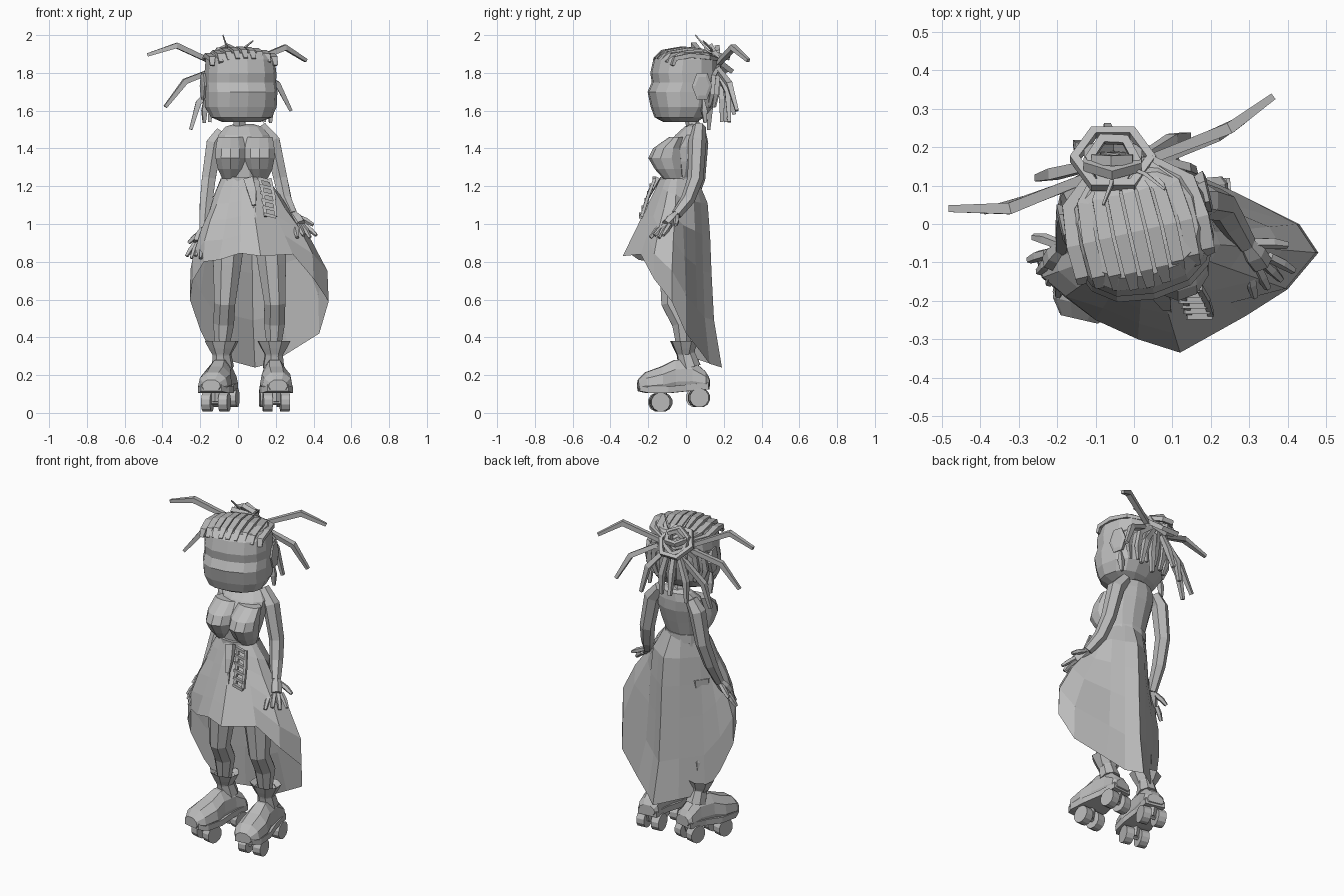
import bpy, bmesh, math
from mathutils import Vector, Matrix

cube = bpy.data.objects.get("Cube")
if cube:
    bpy.data.objects.remove(cube, do_unlink=True)

grey = bpy.data.materials.new("plain_grey")
grey.use_nodes = True
grey.diffuse_color = (0.5, 0.5, 0.5, 1)
grey.node_tree.nodes["Principled BSDF"].inputs["Base Color"].default_value = (0.5, 0.5, 0.5, 1)


def loft(name, rings, caps=True, matrix=None):
    """Skin a list of equal-length closed rings."""
    bm = bmesh.new()
    rows = [[bm.verts.new(p) for p in ring] for ring in rings]
    n = len(rows[0])
    for a, b in zip(rows, rows[1:]):
        for i in range(n):
            j = (i + 1) % n
            bm.faces.new((a[i], a[j], b[j], b[i]))
    if caps:
        bm.faces.new(rows[0][::-1])
        bm.faces.new(rows[-1])
        bmesh.ops.recalc_face_normals(bm, faces=bm.faces)
    if matrix:
        bm.transform(matrix)
    mesh = bpy.data.meshes.new(name)
    bm.to_mesh(mesh)
    bm.free()
    mesh.materials.append(grey)
    obj = bpy.data.objects.new(name, mesh)
    bpy.context.collection.objects.link(obj)
    return obj


def oval(z, cx, rx, front, back, n=12, power=1.0):
    """Horizontal ring; a power below one makes it boxier."""
    cy, ry = (front + back) / 2, (back - front) / 2
    def bend(v):
        return math.copysign(abs(v) ** power, v)
    angles = [math.tau * (i + 0.5) / n for i in range(n)]
    return [Vector((cx + rx * bend(math.cos(a)), cy + ry * bend(math.sin(a)), z)) for a in angles]


def tube(name, points, radii, n=6, flat=1.0, matrix=None):
    """Sweep a polygon along a path with a radius at each point."""
    pts = [Vector(p) for p in points]
    run = pts[-1] - pts[0]
    ref = Vector((0, 0, 1)) if abs(run.z) < max(abs(run.x), abs(run.y)) else Vector((0, 1, 0))
    rings = []
    for i, p in enumerate(pts):
        t = (pts[min(i + 1, len(pts) - 1)] - pts[max(i - 1, 0)]).normalized()
        u = ref.cross(t).normalized()
        v = t.cross(u)
        r = radii[i]
        rings.append([p + u * r * math.cos(a) + v * r * flat * math.sin(a)
                      for a in (math.tau * (k + 0.5) / n for k in range(n))])
    return loft(name, rings, True, matrix)


# Head, turned a little to its left
turn = Matrix.Rotation(math.radians(13), 4, 'Z')
head = [(1.54, .10, -.12, .05), (1.565, .16, -.165, .09), (1.62, .187, -.185, .135),
        (1.70, .19, -.203, .155), (1.75, .187, -.18, .16), (1.80, .187, -.188, .16),
        (1.87, .18, -.172, .155), (1.905, .155, -.14, .13), (1.915, .10, -.08, .09)]
loft("head", [oval(z, .01, rx, f, b, 14, .8) for z, rx, f, b in head], True, turn)

# Ears with dangling earrings
for s, side in ((1, "left"), (-1, "right")):
    x = .01 + s * .18
    loft(side + "_ear", [[Vector((x + dx, .04 + r * .85 * math.cos(a), 1.73 + r * 1.25 * math.sin(a)))
                          for a in (math.tau * k / 6 for k in range(6))]
                         for dx, r in ((-.02 * s, .05), (.015 * s, .065), (.02 * s, .045))], True, turn)
    tube(side + "_earring", [(x, .05, 1.66), (x, .055, 1.60), (x, .06, 1.535)], [.008, .02, .01], 4, 1, turn)

# Hair rows swept from the hairline over the crown to the bun
for i in range(9):
    u = (i - 4) / 4
    x = .005 + u * .172
    drop = .036 * u ** 2
    tube("hair_row", [(x, -.165 + .05 * u * u, 1.875 - drop), (x * .98, -.12 + .02 * u * u, 1.912 - drop),
                      (x, -.02, 1.928 - drop), (x * .94, .08, 1.918 - drop), (x * .45, .155, 1.87)],
         [.016, .024, .025, .023, .016], 4, .7, turn)
# Hair rows rising from the sides and nape to the bun
for i in range(9):
    a = math.pi * (i / 8)
    x, y = .01 + .182 * math.cos(a), .04 + .115 * math.sin(a) ** .7
    tube("nape_row", [(x * .85, y - .01, 1.62), (x, y, 1.69), (x * .93, y + .012, 1.78), (x * .4, .165, 1.84)],
         [.012, .02, .02, .016], 4, .8, turn)

# Bun of angular open loops
bun = Vector((-.055, .17, 1.865))
for k, (r, tilt, lift) in enumerate(((.10, 38, 0), (.075, 60, .01), (.06, 15, .03), (.05, 85, .02))):
    m = (Matrix.Translation(bun + Vector((0, 0, lift)))
         @ Matrix.Rotation(math.radians(-tilt), 4, 'X'))
    rings = []
    for j in range(7):
        a = math.tau * j / 6 + k * .5
        d = Vector((math.cos(a), math.sin(a), 0))
        rings.append([d * (r + du) + Vector((0, 0, dz))
                      for du, dz in ((.012, .013), (-.012, .013), (-.012, -.013), (.012, -.013))])
    loft("bun_loop", rings, False, m)
tube("bun_core", [(-.045, .12, 1.84), (-.05, .18, 1.86)], [.05, .03], 6)

# Locks springing from the bun
locks = [((-.10, .13, 1.84), (-.325, .04, 1.945), (-.48, .04, 1.895)),
         ((.02, .16, 1.84), (.25, .25, 1.935), (.36, .33, 1.865)),
         ((-.09, .13, 1.83), (-.28, .06, 1.755), (-.385, .035, 1.62)),
         ((-.08, .16, 1.78), (-.21, .13, 1.64), (-.25, .12, 1.50)),
         ((.05, .16, 1.83), (.21, .23, 1.74), (.28, .27, 1.60)),
         ((.02, .17, 1.80), (.10, .22, 1.70), (.14, .23, 1.54)),
         ((-.05, .18, 1.80), (-.06, .22, 1.70), (-.07, .255, 1.58)),
         ((0, .17, 1.80), (.03, .19, 1.66), (.03, .19, 1.54)),
         ((-.07, .17, 1.80), (-.14, .20, 1.66), (-.15, .21, 1.54)),
         ((-.05, .15, 1.88), (-.06, .10, 1.94), (-.08, .05, 2.0)),
         ((-.02, .15, 1.88), (.03, .13, 1.93), (.08, .09, 1.97))]
for path in locks:
    r = .021 if path[2][2] < 1.96 else .007
    tube("hair_lock", path, [r * .8, r, r * .6], 4)

# Neck, bodice and bust
tube("neck", [(.01, .05, 1.48), (.005, .02, 1.58)], [.04, .033], 6)
body = [(1.18, .03, .12, -.14, .055), (1.25, .03, .112, -.125, .06), (1.33, .035, .13, -.13, .085),
        (1.41, .035, .14, -.11, .108), (1.47, .03, .14, -.06, .11), (1.515, .03, .10, -.01, .105),
        (1.53, .03, .05, .03, .09)]
loft("bodice", [oval(*row) for row in body])
for x in (-.04, .115):
    rows = [(1.24, .045, -.12), (1.29, .07, -.165), (1.35, .083, -.20), (1.40, .082, -.175), (1.46, .072, -.09)]
    loft("bust_cup", [oval(z, x, r, f, -.01, 10) for z, r, f in rows])
loft("waistband", [oval(z, .03, .122, -.142, .065) for z in (1.2, 1.25)])

# Skirt: short in front, long and bellied at the sides and behind
hem = [(.12, -.335, .83), (.29, -.24, .84), (.40, -.17, .71), (.48, -.075, .59), (.43, 0, .42),
       (.27, .08, .32), (.17, .125, .26), (.09, .19, .24), (-.02, .10, .27), (-.13, .01, .30),
       (-.20, -.045, .44), (-.255, -.09, .60), (-.24, -.14, .70), (-.18, -.19, .80), (-.10, -.25, .81),
       (.01, -.30, .845)]
drops = (0, .13, .3, .5, .75, 1)
side_flare = (0, .22, .42, .72, .98, 1)
back_flare = (0, .42, .52, .58, .68, 1)
waist = Vector((.03, -.038, 1.24))
rings = []
for t, side_out, back_out in zip(drops, side_flare, back_flare):
    ring = []
    for x, y, z in hem:
        a = math.atan2((y - waist.y) / .1, (x - waist.x) / .122)
        start = waist + Vector((.122 * math.cos(a), .1 * math.sin(a), 0))
        out = t if y < -.2 else side_out if y < .05 else back_out
        p = start.lerp(Vector((x, y, z)), out)
        p.z = start.z + (z - start.z) * t
        ring.append(p)
    rings.append(ring)
loft("skirt", rings, False)

# Belt strap and dangling ladder charm
tube("belt_strap", [(.055, -.15, 1.24), (.075, -.19, 1.17), (.085, -.22, 1.10)], [.036, .032, .015], 4, .5)
tube("belt_tail", [(.08, -.20, 1.13), (.105, -.25, .95)], [.008, .006], 4)
for dx in (-.03, .025):
    tube("charm_rail", [(.145 + dx, -.165, 1.24), (.165 + dx, -.20, 1.15), (.175 + dx, -.235, 1.04)], [.011] * 3, 4)
for k in range(6):
    c = Vector((.14, -.17, 1.235)).lerp(Vector((.172, -.24, 1.045)), k / 5)
    tube("charm_rung", [c + Vector((-.035, 0, .008)), c + Vector((.03, 0, -.008))], [.012, .012], 4)


# Arms and hands
def arm(side, path, tip, spread):
    tube(side + "_arm", path, [.035, .048, .042, .038, .028], 6)
    wrist, tip, spread = Vector(path[-1]), Vector(tip), Vector(spread)
    mid = wrist.lerp(tip, .5)
    tube(side + "_palm", [wrist, wrist.lerp(tip, .25), mid], [.026, .038, .036], 6, .8)
    for k in range(4):
        s = spread * (k - 1.5)
        bend = mid.lerp(tip, .5) + s * 1.1
        tube(side + "_finger", [mid + s * .7, bend, tip + s * 1.4 - Vector((0, 0, .012 * (k % 2)))],
             [.014, .015, .01], 5)
    tube(side + "_thumb", [wrist, wrist.lerp(tip, .3) - spread * 2, mid - spread * 3], [.014, .016, .01], 5)


arm("right", [(-.085, .07, 1.49), (-.125, .07, 1.43), (-.155, .06, 1.24), (-.17, .01, 1.10), (-.18, -.06, .97)],
    (-.235, -.14, .83), (.018, -.022, 0))
arm("left", [(.12, .07, 1.515), (.18, .06, 1.44), (.225, .05, 1.24), (.25, .01, 1.13), (.29, -.05, 1.05)],
    (.365, -.155, .94), (-.024, -.016, 0))


# Legs, boots and wheels
def leg(side, hip, knee, ankle, yaw):
    hip, knee, ankle = Vector(hip), Vector(knee), Vector(ankle)
    calf = knee.lerp(ankle, .4) + Vector((0, .03, 0))
    tube(side + "_leg", [hip, hip.lerp(knee, .5), knee, calf, ankle],
         [.095, .08, .06, .06, .036], 8)
    m = (Matrix.Translation((ankle.x, 0, 0)) @ Matrix.Rotation(math.radians(yaw), 4, 'Z'))
    foot = [(-.255, .05, .125, .175), (-.215, .08, .11, .215), (-.13, .086, .108, .245), (-.06, .068, .115, .28),
            (.03, .06, .12, .28), (.10, .064, .13, .22), (.12, .05, .14, .19)]
    rings = [[Vector((w * a, y, lo + (hi - lo) * b)) for a, b in
              ((-.8, 0), (-1, .3), (-.88, .7), (-.4, 1), (.4, 1), (.88, .7), (1, .3), (.8, 0))]
             for y, w, lo, hi in foot]
    loft(side + "_boot", rings, True, m)
    loft(side + "_sole", [[Vector((w * a, y, z + b)) for a, b in ((-1, 0), (1, 0), (1, .035), (-1, .035))]
                          for y, w, z in ((-.25, .055, .115), (-.2, .084, .105), (-.1, .086, .105),
                                          (0, .066, .115), (.115, .06, .125))], True, m)
    tube(side + "_boot_shaft", [(0, .02, .24), (0, .0, .31), (0, -.005, .35)], [.06, .05, .056], 8, 1, m)
    loft(side + "_boot_cuff", [oval(z, 0, r, -r * .8 - .01, r * .75, 8)
                               for z, r in ((.31, .052), (.34, .07), (.38, .092), (.36, .06))], False, m)
    for y, z in ((-.14, .057), (.065, .08)):
        tube(side + "_axle", [(-.06, y, z), (.06, y, z)], [.015, .015], 6, 1, m)
        tube(side + "_truck", [(0, y, z), (0, y + .01, .14)], [.025, .035], 6, 1, m)
        for s in (-1, 1):
            tube(side + "_wheel", [(s * .022, y, z), (s * .07, y, z)], [.051, .051], 12, 1, m)


leg("right", (-.045, -.06, .98), (-.07, -.075, .58), (-.085, -.01, .32), -13)
leg("left", (.165, -.06, .98), (.195, -.075, .58), (.19, -.01, .32), 5)
